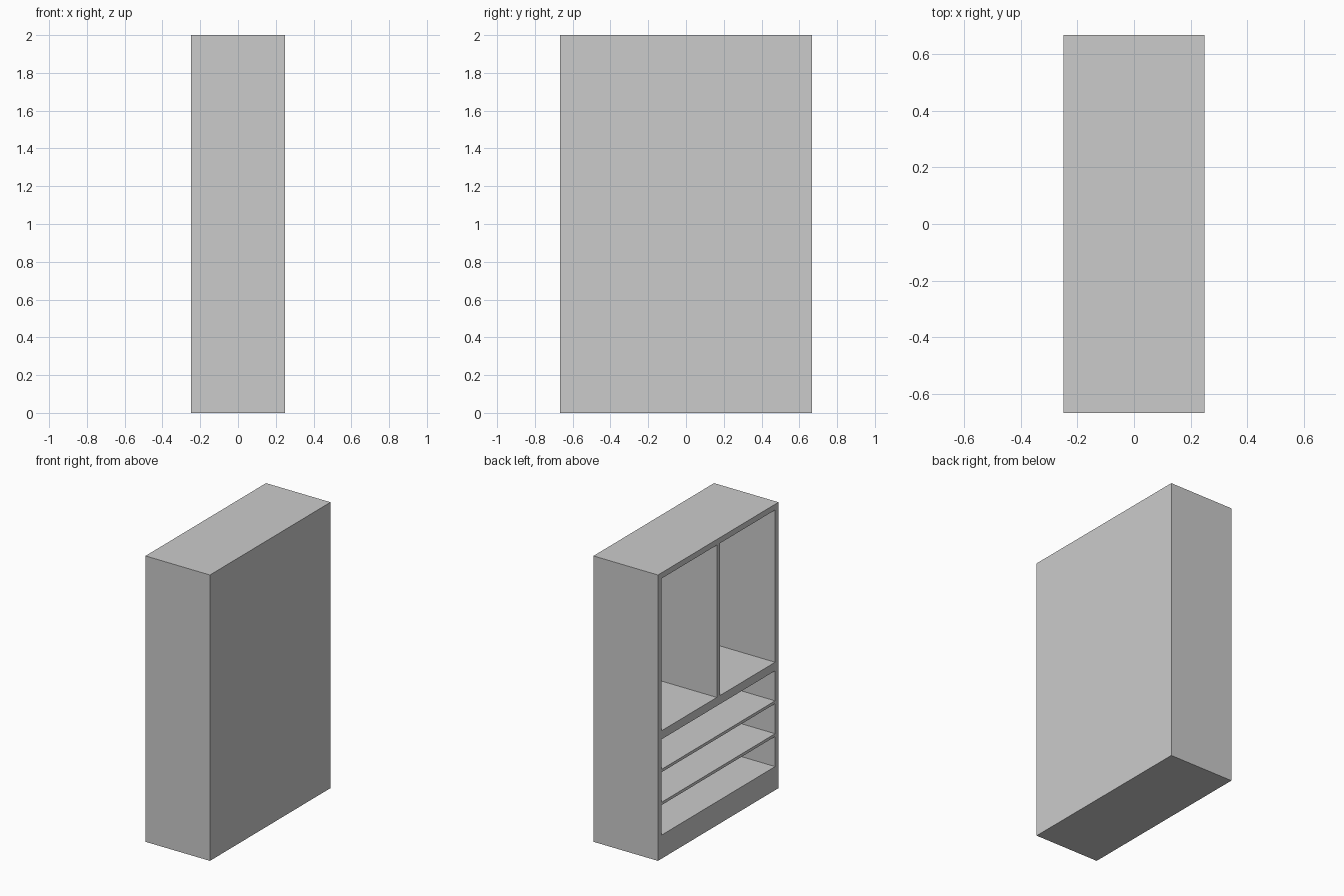
import bpy

if "Cube" in bpy.data.objects:
    bpy.data.objects.remove(bpy.data.objects["Cube"])

W, D, H = 0.499, 1.333, 2.0   # depth along x, width along y, height
BOARD, BACK = 0.042, 0.017    # outer board and rear panel thickness

grey = bpy.data.materials.new("light grey")
grey.diffuse_color = (0.6, 0.6, 0.6, 1)
grey.use_nodes = True
grey.node_tree.nodes["Principled BSDF"].inputs["Base Color"].default_value = grey.diffuse_color


def box(name, lo, hi):
    """Axis-aligned box between two corners."""
    mid = [(a + b) / 2 for a, b in zip(lo, hi)]
    bpy.ops.mesh.primitive_cube_add(size=1, location=mid)
    ob = bpy.context.object
    ob.name = name
    ob.scale = [b - a for a, b in zip(lo, hi)]
    bpy.ops.object.transform_apply(location=True, rotation=False, scale=True)
    ob.data.materials.append(grey)
    return ob


# cabinet carcass
cabinet = box("cabinet", (-W / 2, -D / 2, 0), (W / 2, D / 2, H))

# openings on the -x side: three wide shelves, two tall compartments
left, right = D / 2 - BOARD, -D / 2 + 0.038
openings = [(right, left, 0.165 + 0.23 * i, 0.375 + 0.23 * i) for i in range(3)]
openings += [(right, -0.022, 0.895, H - 0.04), (0.016, left, 0.895, H - 0.04)]

for y0, y1, z0, z1 in openings:
    cutter = box("opening_cutter", (-W / 2 - 0.1, y0, z0), (W / 2 - BACK, y1, z1))
    cutter.hide_render = True
    mod = cabinet.modifiers.new("opening", 'BOOLEAN')
    mod.operation = 'DIFFERENCE'
    mod.solver = 'EXACT'
    mod.object = cutter
    bpy.context.view_layer.objects.active = cabinet
    bpy.ops.object.modifier_apply(modifier=mod.name)
    bpy.data.objects.remove(cutter)
